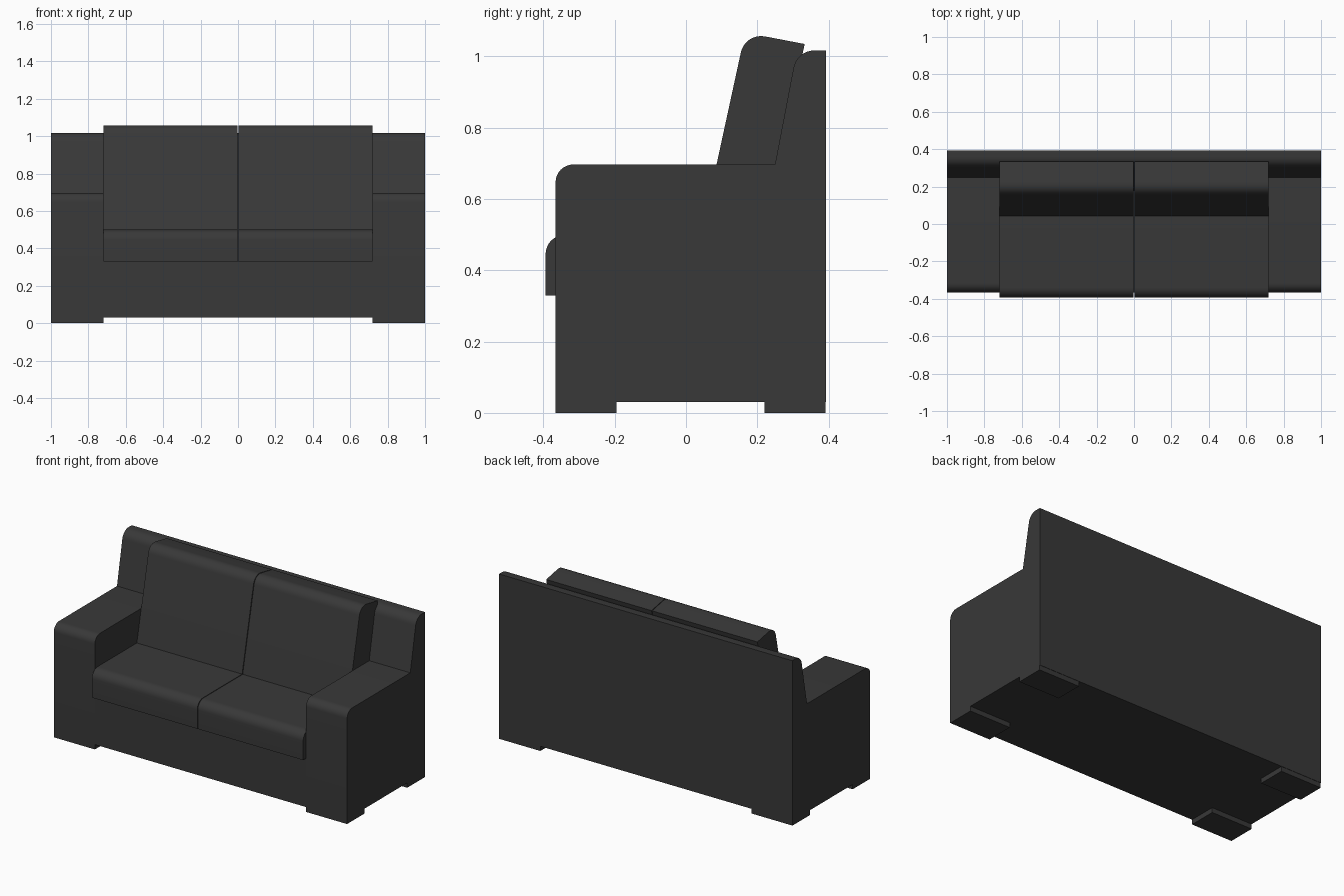
import bpy, bmesh, math
from mathutils import Vector

if "Cube" in bpy.data.objects:
    bpy.data.objects.remove(bpy.data.objects["Cube"])

fabric = bpy.data.materials.new("charcoal fabric")
fabric.diffuse_color = (0.04, 0.04, 0.04, 1)
fabric.use_nodes = True
fabric.node_tree.nodes["Principled BSDF"].inputs["Base Color"].default_value = fabric.diffuse_color


def rounded(points, index, radius, steps=8):
    """Replace one profile corner with a circular arc."""
    p = [Vector(q) for q in points]
    c = p[index]
    a = (p[index - 1] - c).normalized()
    b = (p[(index + 1) % len(p)] - c).normalized()
    half = a.angle(b) / 2
    centre = c + (a + b).normalized() * radius / math.sin(half)
    start = c + a * radius / math.tan(half) - centre
    end = c + b * radius / math.tan(half) - centre
    sweep = math.pi - 2 * half
    arc = [centre + (start * math.sin((1 - i / steps) * sweep)
                     + end * math.sin(i / steps * sweep)) / math.sin(sweep)
           for i in range(steps + 1)]
    return p[:index] + arc + p[index + 1:]


def extrude(name, profile, x0, x1):
    """Extrude a (y, z) side profile from x0 to x1."""
    bm = bmesh.new()
    face = bm.faces.new([bm.verts.new((x0, q[0], q[1])) for q in profile])
    ext = bmesh.ops.extrude_face_region(bm, geom=[face])
    verts = [v for v in ext["geom"] if isinstance(v, bmesh.types.BMVert)]
    bmesh.ops.translate(bm, verts=verts, vec=(x1 - x0, 0, 0))
    bmesh.ops.recalc_face_normals(bm, faces=bm.faces)
    mesh = bpy.data.meshes.new(name)
    bm.to_mesh(mesh)
    bm.free()
    mesh.materials.append(fabric)
    obj = bpy.data.objects.new(name, mesh)
    bpy.context.collection.objects.link(obj)
    bpy.ops.object.select_all(action='DESELECT')
    obj.select_set(True)
    bpy.context.view_layer.objects.active = obj
    bpy.ops.object.shade_smooth_by_angle(angle=math.radians(35))
    return obj


FRONT, BACK = -0.366, 0.393
ARM_IN, FLOOR = 0.72, 0.03

# Side profiles, each with its front top corner rounded
arm = rounded([(FRONT, FLOOR), (FRONT, 0.697), (0.25, 0.697), (0.122, FLOOR)], 1, 0.05)
backrest = rounded([(0.122, FLOOR), (0.311, 1.017), (BACK, 1.017), (BACK, FLOOR)], 1, 0.06)
seat = rounded([(-0.394, 0.33), (-0.394, 0.5), (0.21, 0.5), (0.18, 0.33)], 1, 0.055)
cushion = rounded([(0.043, 0.5), (0.166, 1.067), (0.333, 1.035), (0.217, 0.5)], 1, 0.058)
base = [(FRONT, FLOOR), (FRONT, 0.33), (0.18, 0.33), (0.122, FLOOR)]

extrude("backrest", backrest, -1, 1)
extrude("base", base, -ARM_IN, ARM_IN)

# Parts repeated on each side
for side, s in (("left", -1), ("right", 1)):
    extrude(side + "_arm", arm, s * ARM_IN, s)
    extrude(side + "_seat_cushion", seat, s * 0.002, s * ARM_IN)
    extrude(side + "_back_cushion", cushion, s * 0.002, s * ARM_IN)
    for end, y0, y1 in (("front", FRONT, -0.195), ("back", 0.22, 0.391)):
        foot = [(y0, 0), (y0, FLOOR), (y1, FLOOR), (y1, 0)]
        extrude(f"{end}_{side}_foot", foot, s * ARM_IN, s)
